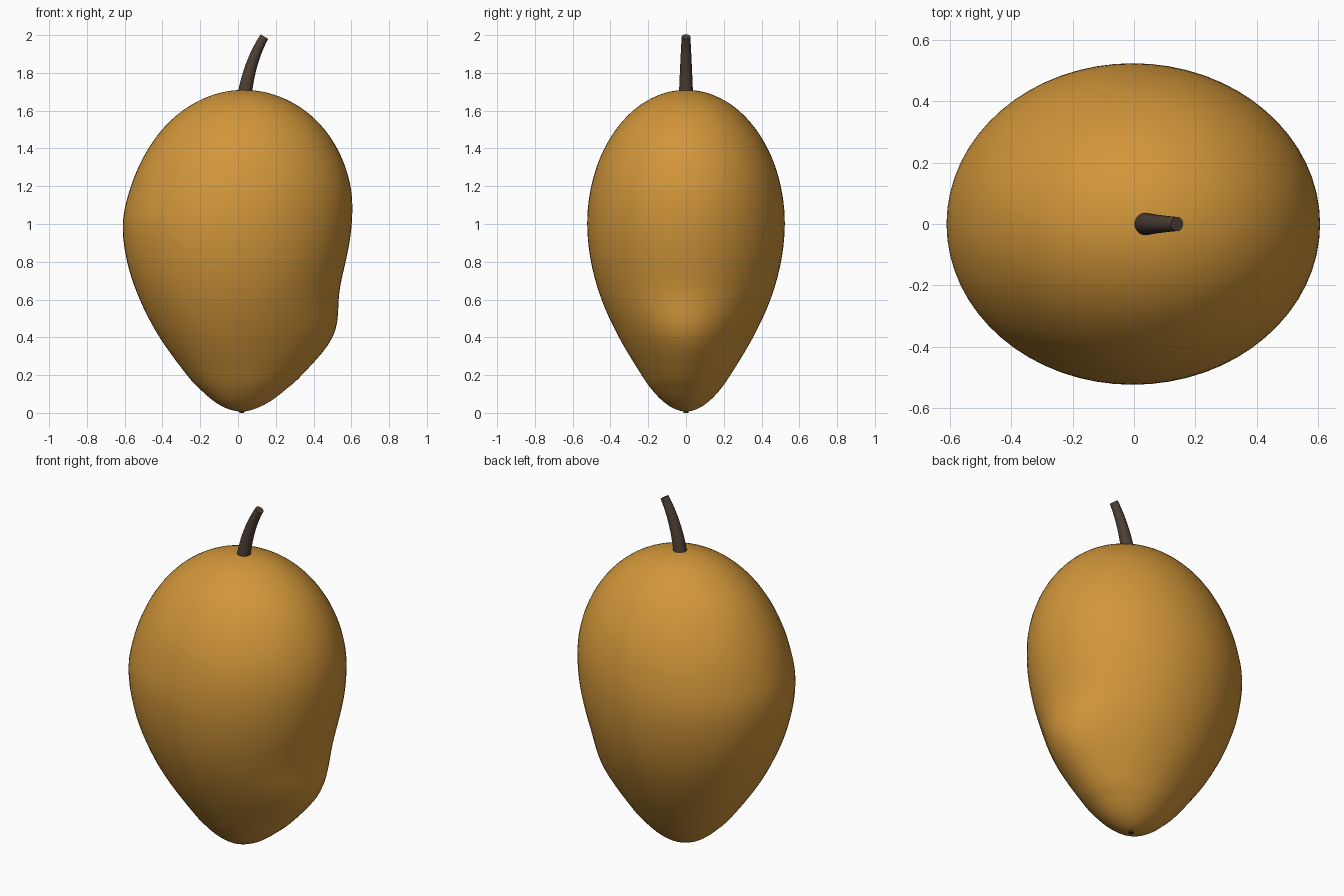
import bpy, bmesh, math
from mathutils import Vector

cube = bpy.data.objects.get("Cube")
if cube:
    bpy.data.objects.remove(cube)

SEGMENTS = 64


def make_material(name, colour):
    mat = bpy.data.materials.new(name)
    mat.use_nodes = True
    mat.diffuse_color = (*colour, 1)
    bsdf = mat.node_tree.nodes["Principled BSDF"]
    bsdf.inputs["Base Color"].default_value = (*colour, 1)
    bsdf.inputs["Roughness"].default_value = 0.6
    return mat


def catmull(a, b, c, d, t):
    return [q + 0.5 * t * (r - p + t * (2 * p - 5 * q + 4 * r - s + t * (3 * (q - r) + s - p)))
            for p, q, r, s in zip(a, b, c, d)]


def loft(name, rings, mat, angle):
    """Skin a stack of closed rings and cap both ends."""
    bm = bmesh.new()
    loops = [[bm.verts.new(p) for p in ring] for ring in rings]
    for low, high in zip(loops, loops[1:]):
        for i in range(len(low)):
            j = (i + 1) % len(low)
            bm.faces.new((low[i], low[j], high[j], high[i]))
    bm.faces.new(loops[0][::-1])
    bm.faces.new(loops[-1])
    bmesh.ops.recalc_face_normals(bm, faces=bm.faces)
    mesh = bpy.data.meshes.new(name)
    bm.to_mesh(mesh)
    bm.free()
    mesh.materials.append(mat)
    obj = bpy.data.objects.new(name, mesh)
    bpy.context.collection.objects.link(obj)
    bpy.ops.object.select_all(action="DESELECT")
    obj.select_set(True)
    bpy.context.view_layer.objects.active = obj
    bpy.ops.object.shade_smooth_by_angle(angle=math.radians(angle))


skin = make_material("golden skin", (0.64, 0.305, 0.042))
bark = make_material("dark brown stem", (0.075, 0.05, 0.035))

# Fruit outline: height, right edge, left edge, half depth
outline = [
    (0.007, 0.02, 0.02, 0.0),
    (0.022, -0.055, 0.09, 0.062),
    (0.06, -0.125, 0.165, 0.12),
    (0.12, -0.195, 0.235, 0.178),
    (0.2, -0.27, 0.305, 0.235),
    (0.4, -0.415, 0.41, 0.355),
    (0.6, -0.52, 0.5, 0.447),
    (0.8, -0.587, 0.568, 0.503),
    (1.0, -0.61, 0.602, 0.523),
    (1.184, -0.572, 0.598, 0.505),
    (1.355, -0.5, 0.547, 0.453),
    (1.502, -0.4, 0.457, 0.37),
    (1.615, -0.272, 0.334, 0.262),
    (1.686, -0.125, 0.187, 0.135),
    (1.71, 0.03, 0.03, 0.0),
]


def across_pole(row):
    z, right, left, depth = row
    return (z, left, right, -depth)


def fruit_ring(z, right, left, depth):
    centre, half = (left + right) / 2, (left - right) / 2
    # Shoulder bulge low on the left side
    bulge = 0.09 * math.exp(-((z - 0.4) / 0.2) ** 2) * min(1, half * 5)
    ring = []
    for i in range(SEGMENTS):
        a = math.tau * i / SEGMENTS
        x = centre + half * math.cos(a) + bulge * max(0, math.cos(a)) ** 3
        ring.append((x, depth * math.sin(a), z))
    return ring


rows = [across_pole(outline[1])] + outline + [across_pole(outline[-2])]
steps = 5
rings = [fruit_ring(*catmull(*rows[k:k + 4], s / steps))
         for k in range(len(outline) - 1) for s in range(steps)]
# Close each pole with a tiny ring
rings[0] = fruit_ring(0.007, 0.018, 0.022, 0.002)
rings.append(fruit_ring(1.71, 0.028, 0.032, 0.002))
loft("fruit_body", rings, skin, 60)

# Curved, tapering stem
start, bend, tip = Vector((0.033, 0, 1.67)), Vector((0.06, 0, 1.86)), Vector((0.14, 0, 1.992))
stem = []
for k in range(13):
    t = k / 12
    pos = start.lerp(bend, t).lerp(bend.lerp(tip, t), t)
    along = (bend.lerp(tip, t) - start.lerp(bend, t)).normalized()
    side = Vector((along.z, 0, -along.x))
    radius = 0.038 - 0.015 * t
    stem.append([pos + radius * (side * math.cos(a) + Vector((0, 1, 0)) * math.sin(a))
                 for a in (math.tau * i / 24 for i in range(24))])
loft("stem", stem, bark, 40)

# Small blossom scar at the bottom tip
scar = [[(0.02 + r * math.cos(math.tau * i / 12), r * math.sin(math.tau * i / 12), z)
         for i in range(12)] for z, r in ((0.0, 0.012), (0.015, 0.016))]
loft("blossom_scar", scar, bark, 40)
